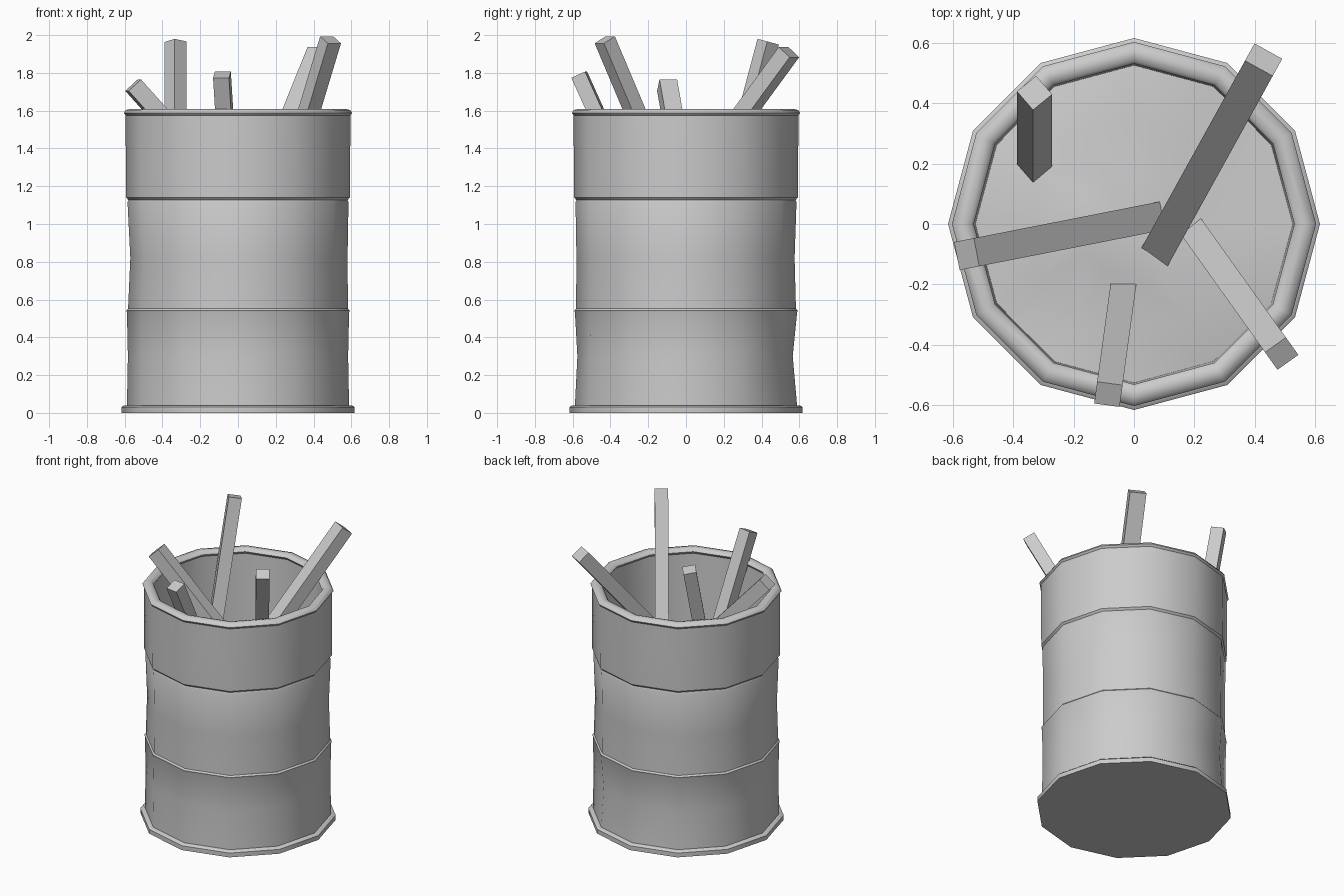
import bpy, bmesh, math, random
from mathutils import Vector, Matrix

if "Cube" in bpy.data.objects:
    bpy.data.objects.remove(bpy.data.objects["Cube"])
random.seed(4)
N = 12


def finish(name, bm, angle=None):
    bmesh.ops.recalc_face_normals(bm, faces=bm.faces)
    me = bpy.data.meshes.new(name)
    bm.to_mesh(me)
    bm.free()
    ob = bpy.data.objects.new(name, me)
    bpy.context.collection.objects.link(ob)
    if angle:
        bpy.ops.object.select_all(action='DESELECT')
        ob.select_set(True)
        bpy.context.view_layer.objects.active = ob
        bpy.ops.object.shade_smooth_by_angle(angle=math.radians(angle))
    return ob


def lathe(name, profile, dents={}, cap=False, closed=False, angle=40):
    # 12-sided turned part; dents maps (ring, side) to a radius change
    bm = bmesh.new()
    rings = []
    for i, (r, z) in enumerate(profile):
        ring = []
        for k in range(N):
            a = 2 * math.pi * k / N
            rr = r + dents.get((i, k), 0)
            ring.append(bm.verts.new((rr * math.cos(a), rr * math.sin(a), z)))
        rings.append(ring)
    pairs = list(zip(rings, rings[1:]))
    if closed:
        pairs.append((rings[-1], rings[0]))
    for a, b in pairs:
        for k in range(N):
            j = (k + 1) % N
            bm.faces.new((a[k], a[j], b[j], b[k]))
    if cap:
        bm.faces.new(rings[0][::-1])
    return finish(name, bm, angle)


# Drum wall: foot flange, three bands with small steps, then the inner wall
wall = [(0.617, 0), (0.617, 0.03), (0.604, 0.04), (0.588, 0.04), (0.583, 0.30),
        (0.588, 0.53), (0.592, 0.542), (0.582, 0.552), (0.580, 0.82), (0.585, 1.115),
        (0.580, 1.127), (0.592, 1.14), (0.594, 1.35), (0.595, 1.585),
        (0.545, 1.585), (0.525, 1.0)]
dents = {(4, 3): -.018, (4, 2): -.012, (4, 4): -.01, (4, 9): -.008,
         (8, 6): -.01, (8, 7): -.006, (8, 3): -.005, (8, 1): -.006}
lathe("drum_wall", wall, dents, cap=True)

# Rolled rim
rim = [(0.568 + 0.036 * math.cos(t * math.pi / 4), 1.588 + 0.022 * math.sin(t * math.pi / 4))
       for t in range(8)]
lathe("rolled_rim", rim, closed=True, angle=50)

# Uneven ash filling the drum
bm = bmesh.new()
rings = []
for r in (0.18, 0.36, 0.53):
    rings.append([bm.verts.new((r * math.cos(k * math.pi / 6), r * math.sin(k * math.pi / 6),
                                1.10 - 0.12 * r + random.uniform(-.025, .025))) for k in range(N)])
top = bm.verts.new((-0.02, 0, 1.10))
for k in range(N):
    j = (k + 1) % N
    bm.faces.new((top, rings[0][k], rings[0][j]))
    for a, b in zip(rings, rings[1:]):
        bm.faces.new((a[k], b[k], b[j], a[j]))
finish("ash_fill", bm, 60)


# Planks sticking out of the drum
def plank(name, end, start, w, d, roll=0):
    end, start = Vector(end), Vector(start)
    axis = end - start
    start = start - axis.normalized() * 0.06
    axis = end - start
    z = axis.normalized()
    x = Vector((-z.y, z.x, 0)).normalized()      # level side direction
    rot = Matrix((x, z.cross(x), z)).transposed() @ Matrix.Rotation(math.radians(roll), 3, 'Z')
    bm = bmesh.new()
    bmesh.ops.create_cube(bm, size=1)
    for v in bm.verts:
        p = Vector((v.co.x * w, v.co.y * d, (v.co.z + .5) * axis.length))
        v.co = start + rot @ p
    finish(name, bm)


plank("plank_back_right", (0.43, 0.545, 1.91), (0.09, -0.07, 1.07), 0.105, 0.085)
plank("plank_front_right", (0.49, -0.43, 1.975), (0.19, -0.01, 0.98), 0.085, 0.08)
plank("plank_front", (-0.085, -0.565, 1.79), (-0.035, -0.20, 0.98), 0.085, 0.08)
plank("plank_back_left", (-0.33, 0.435, 1.965), (-0.33, 0.21, 1.12), 0.083, 0.083, 40)
plank("plank_left", (-0.555, -0.10, 1.735), (0.03, 0.015, 1.08), 0.095, 0.09)
